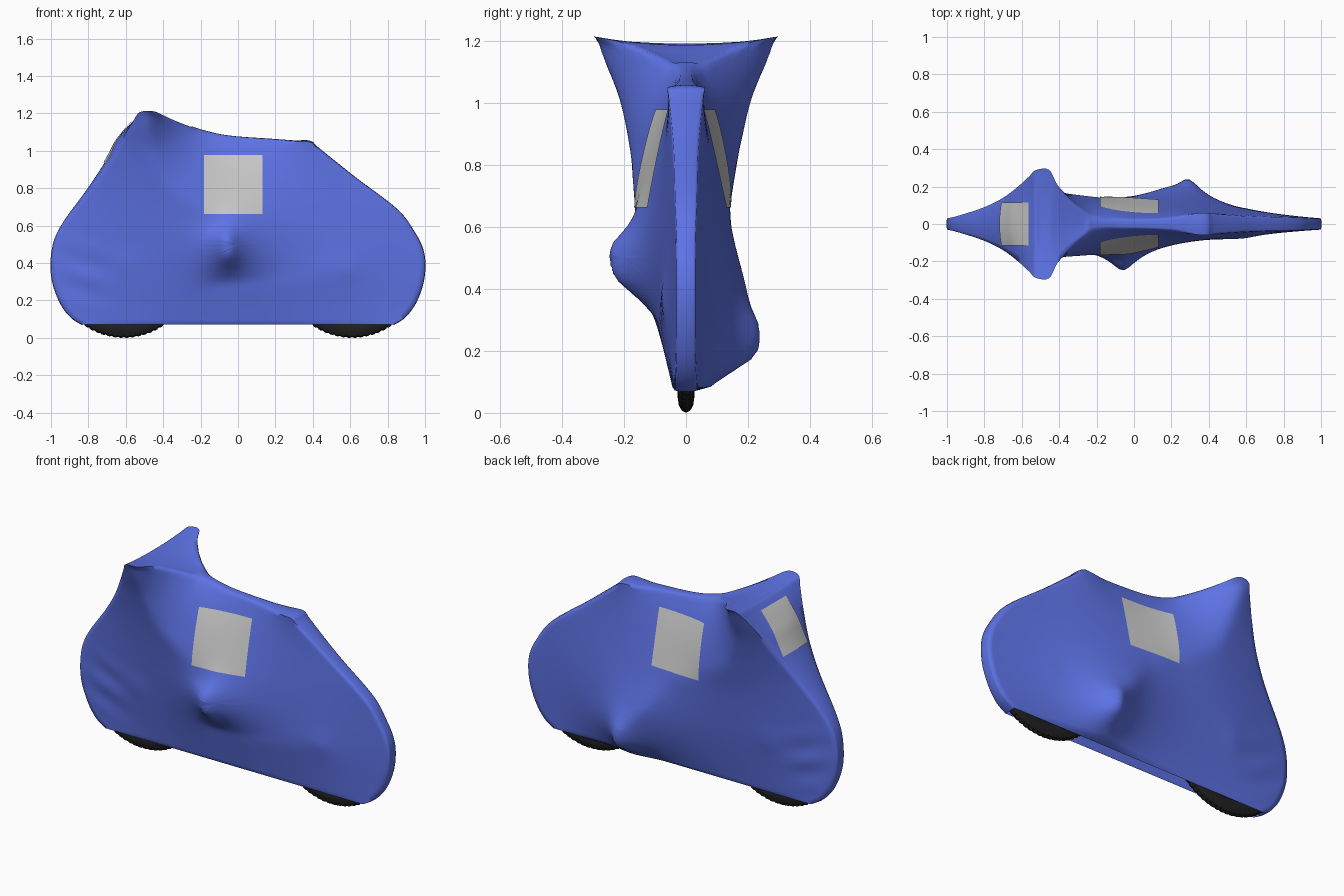
import bpy, bmesh, math
from mathutils import Vector

if "Cube" in bpy.data.objects:
    bpy.data.objects.remove(bpy.data.objects["Cube"])

def material(name, col):
    m = bpy.data.materials.new(name)
    m.diffuse_color = (*col, 1)
    m.use_nodes = True
    m.node_tree.nodes["Principled BSDF"].inputs["Base Color"].default_value = m.diffuse_color
    return m

blue, black = material("blue_cloth", (0.11, 0.17, 0.78)), material("black_rubber", (0.015, 0.015, 0.015))

# Outline of the cover in the xz plane with half width: (x, z, w)
KEY = [(-.83, .072, .036), (-.89, .11, .034), (-.945, .18, .03), (-.988, .29, .03), (-.999, .4, .03),
       (-.98, .52, .034), (-.92, .63, .05), (-.8, .785, .09), (-.7, .925, .14), (-.62, 1.06, .20),
       (-.56, 1.16, .255), (-.525, 1.207, .288), (-.455, 1.212, .29), (-.41, 1.195, .21),
       (-.35, 1.167, .135), (-.27, 1.135, .06), (-.2, 1.113, .022), (-.05, 1.08, .02), (.2, 1.06, .03),
       (.3, 1.05, .052), (.385, 1.047, .06), (.43, 1.01, .055), (.62, .86, .04), (.85, .685, .035),
       (.945, .56, .03), (.988, .47, .03), (.999, .38, .03), (.985, .28, .03), (.945, .18, .03),
       (.89, .11, .034), (.83, .072, .036)]
KEY = [Vector(p) for p in KEY]

def catmull(pts, n):
    out = []
    for i in range(len(pts) - 1):
        a, b, c, d = pts[max(i-1, 0)], pts[i], pts[i+1], pts[min(i+2, len(pts)-1)]
        for k in range(n):
            t = k / n
            out.append(.5 * (2*b + (c-a)*t + (2*a-5*b+4*c-d)*t*t + (3*b-a-3*c+d)*t**3))
    return out + [pts[-1]]

RIM = catmull(KEY, 5)
HEM = [KEY[-1].lerp(KEY[0], k / 36) for k in range(1, 36)]
LOOP = RIM + HEM

# Tension ridges where the bike pushes the cloth out: x, z, y (chain of points)
RIDGES = {
    -1: [[(-.49, 1.18, .285), (-.47, 1.0, .212), (-.4, .84, .18), (-.2, .66, .165), (-.12, .6, .165)],
         [(-.06, .545, .26), (-.05, .43, .26)],
         [(-.12, .3, .09), (.08, .29, .09), (.6, .37, .08)], [(-.6, .38, .09), (-.55, .5, .1)]],
    1: [[(-.49, 1.18, .285), (-.47, 1.0, .208), (-.42, .84, .172), (-.18, .68, .142), (.02, .58, .148), (.27, .28, .23)],
        [(.28, .28, .25), (.28, .175, .25)],
        [(.6, .37, .085), (.55, .38, .09)], [(-.6, .38, .09), (-.55, .5, .1)]]}
H, NX, NZ, X0 = .025, 85, 52, -1.05

def inside(x, z):
    hit = False
    for a, b in zip(LOOP, LOOP[1:] + LOOP[:1]):
        if (a.y > z) != (b.y > z) and x < (b.x-a.x)*(z-a.y)/(b.y-a.y)+a.x:
            hit = not hit
    return hit

# Base grid: outside nodes take the width of the nearest outline point
BASE, FREE = [], []
for i in range(NX):
    for j in range(NZ):
        x, z = X0 + i*H, j*H
        ok = inside(x, z)
        BASE.append(.09 if ok else min(LOOP, key=lambda p: (p.x-x)**2 + (p.y-z)**2).z)
        if ok:
            FREE.append(i*NZ + j)

def membrane(side):
    g, fixed = BASE[:], set()
    for chain in RIDGES[side]:
        for a, b in zip(chain, chain[1:]):
            A, D = Vector(a[:2]), Vector(b[:2]) - Vector(a[:2])
            for n in FREE:
                q = Vector((X0 + n//NZ*H, n % NZ*H))
                t = min(max((q-A).dot(D) / D.length_squared, 0), 1)
                if (q - A - D*t).length < .021:
                    g[n] = a[2] + (b[2]-a[2])*t
                    fixed.add(n)
    loose = [n for n in FREE if n not in fixed]
    for _ in range(160):
        for n in loose:
            g[n] += 1.8 * ((g[n-1]+g[n+1]+g[n-NZ]+g[n+NZ])/4 - g[n])
    for _ in range(4):
        s = g[:]
        for n in FREE:
            g[n] = .5*s[n] + (s[n-1]+s[n+1]+s[n-NZ]+s[n+NZ])/8
    return g

GRID = {s: membrane(s) for s in (-1, 1)}

def height(side, x, z):
    g, u, v = GRID[side], (x-X0)/H, z/H
    i, j = int(u), int(v)
    u, v, n = u-i, v-j, i*NZ + j
    y = (g[n]*(1-v)+g[n+1]*v)*(1-u) + (g[n+NZ]*(1-v)+g[n+NZ+1]*v)*u
    # soft folds around the front wheel
    y += .005*math.sin(38*(z+.35*x)) * math.exp(-((x+.82)/.12)**2 - ((z-.33)/.17)**2)
    return y * side

def rim_point(i, t, lift=0):
    p = RIM[i]
    d = RIM[min(i+1, len(RIM)-1)] - RIM[max(i-1, 0)]
    n = Vector((-d.y, d.x)).normalized()
    # nose panel bulges outwards, the cloth behind the handlebar sags
    k = max(-.09, min(.13, -(p.x+.56)*1.8)) if p.x < -.25 else .12
    o = k*p.z*(1-t*t) + lift
    return Vector((p.x + n.x*o, t*p.z, p.y + n.y*o))

def finish(bm, name, mat=None, angle=50):
    bmesh.ops.remove_doubles(bm, verts=bm.verts, dist=1e-5)
    bmesh.ops.recalc_face_normals(bm, faces=bm.faces)
    me = bpy.data.meshes.new(name)
    bm.to_mesh(me)
    bm.free()
    ob = bpy.data.objects.new(name, me)
    bpy.context.collection.objects.link(ob)
    if mat:
        me.materials.append(mat)
    bpy.ops.object.select_all(action='DESELECT')
    ob.select_set(True)
    bpy.context.view_layer.objects.active = ob
    bpy.ops.object.shade_smooth_by_angle(angle=math.radians(angle))
    return ob

def add_sheet(bm, rows, closed=False):
    vs = [[bm.verts.new(p) for p in r] for r in rows]
    m = len(rows[0])
    for a, b in zip(vs, vs[1:]):
        for k in range(m if closed else m-1):
            bm.faces.new((a[k], a[(k+1) % m], b[(k+1) % m], b[k]))
    return vs

# Cover: two draped sides joined by the rim strip, open along the hem
bm = bmesh.new()
C, RINGS = Vector((0, .5)), 34
for side in (-1, 1):
    rows = []
    for r in range(1, RINGS + 1):
        row = []
        for p in LOOP:
            q = C.lerp(Vector((p.x, p.y)), r/RINGS)
            row.append((q.x, side*p.z if r == RINGS else height(side, q.x, q.y), q.y))
        rows.append(row)
    vs = add_sheet(bm, rows, True)
    mid = bm.verts.new((C.x, height(side, *C), C.y))
    for k in range(len(LOOP)):
        bm.faces.new((mid, vs[0][k], vs[0][(k+1) % len(LOOP)]))
add_sheet(bm, [[rim_point(i, -1 + k/5) for k in range(11)] for i in range(len(RIM))])
finish(bm, "bike_cover", blue, 75)

# Grey window patches on both sides
for side, name in ((-1, "front_side_patch"), (1, "back_side_patch")):
    bm = bmesh.new()
    add_sheet(bm, [[(x, height(side, x, z) + side*.004, z)
                    for x in [-.183 + .315*k/12 for k in range(13)]]
                   for z in [.663 + .315*k/12 for k in range(13)]])
    finish(bm, name)

# Grey patch on the nose panel below the handlebar
bm = bmesh.new()
nose = [i for i in range(len(RIM)) if RIM[i].x < -.55 and .92 <= RIM[i].y <= 1.165]
add_sheet(bm, [[rim_point(i, (-.115 + .23*k/10) / RIM[i].z, .005) for k in range(11)] for i in nose])
finish(bm, "nose_patch")

# Wheels: deep tyres with a fine knobbly tread
for x, name in ((-.61, "front_tyre"), (.61, "rear_tyre")):
    bm = bmesh.new()
    rows = []
    for i in range(217):
        a = 2*math.pi*i/216
        row = []
        for k in range(13):
            b = 2*math.pi*k/12
            knob = .005 if i % 3 == 0 and math.cos(b) > .3 else 0
            r = .325 + (.05 - knob)*math.cos(b)
            row.append((x + r*math.sin(a), .027*math.sin(b), .375 - r*math.cos(a)))
        rows.append(row)
    add_sheet(bm, rows)
    finish(bm, name, black, 35)
